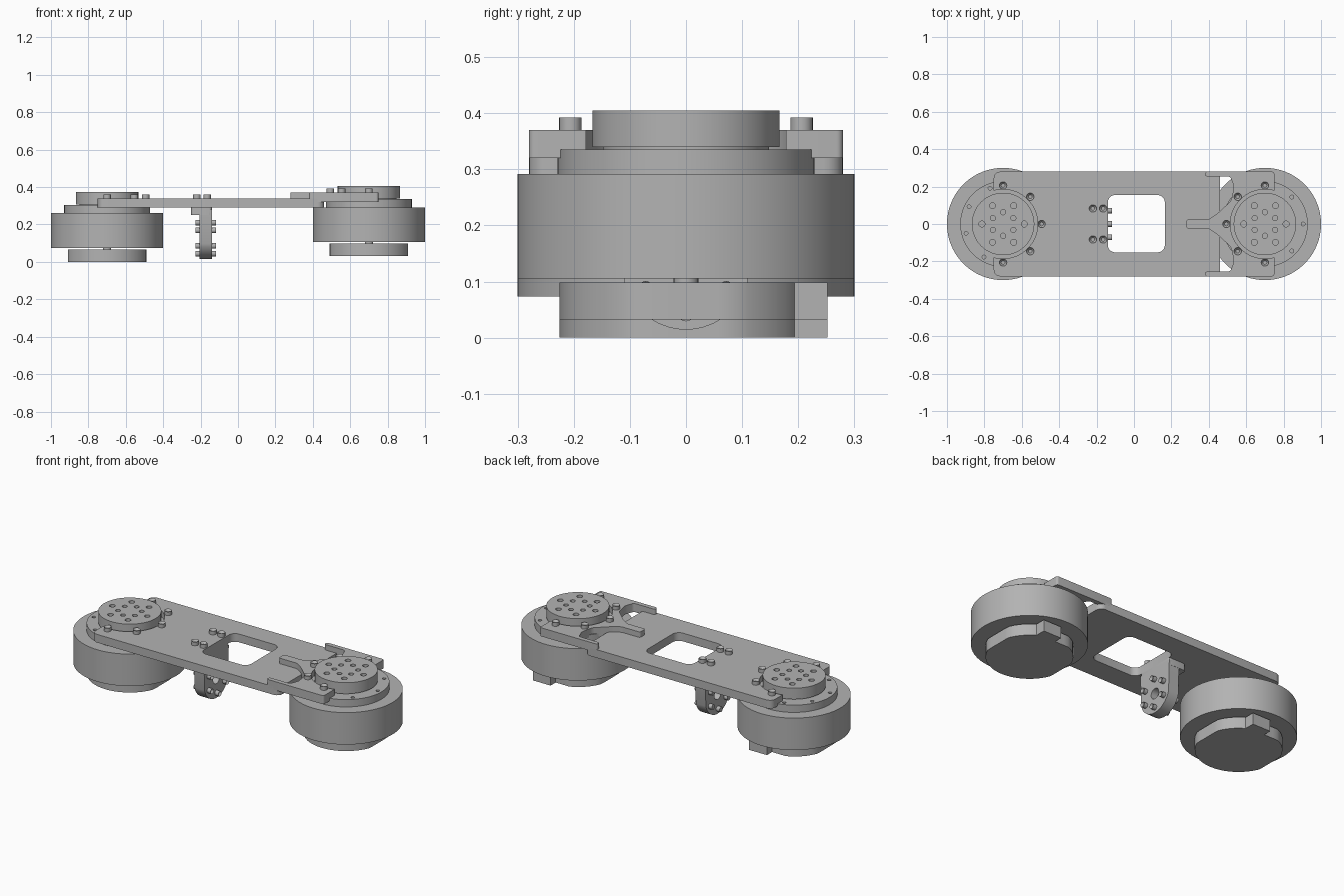
import bpy, bmesh, math
from mathutils import Matrix, Vector

old = bpy.data.objects.get("Cube")
if old:
    bpy.data.objects.remove(old, do_unlink=True)

grey = bpy.data.materials.new("machined_grey")
grey.use_nodes = True
COLOR = (0.45, 0.45, 0.45, 1)
grey.diffuse_color = COLOR
grey.node_tree.nodes["Principled BSDF"].inputs["Base Color"].default_value = COLOR
TO_X = Matrix.Rotation(math.pi / 2, 4, 'Y')


def finish(name, bm):
    bmesh.ops.recalc_face_normals(bm, faces=bm.faces)
    mesh = bpy.data.meshes.new(name)
    bm.to_mesh(mesh)
    bm.free()
    mesh.materials.append(grey)
    ob = bpy.data.objects.new(name, mesh)
    bpy.context.collection.objects.link(ob)
    return ob


def smooth(ob):
    bpy.ops.object.select_all(action='DESELECT')
    ob.select_set(True)
    bpy.context.view_layer.objects.active = ob
    bpy.ops.object.shade_smooth_by_angle(angle=math.radians(30))
    return ob


def add_cylinder(bm, x, y, z0, z1, r, sides=64):
    place = Matrix.Translation((x, y, (z0 + z1) / 2))
    bmesh.ops.create_cone(bm, cap_ends=True, segments=sides, radius1=r, radius2=r,
                          depth=z1 - z0, matrix=place)


def cylinders(name, specs, sides=64):
    bm = bmesh.new()
    for spec in specs:
        add_cylinder(bm, *spec, sides)
    return finish(name, bm)


def prism(name, pts, z0, z1, radius=0):
    """Extrude an outline upward, optionally rounding its corners."""
    bm = bmesh.new()
    face = bm.faces.new([bm.verts.new((x, y, z0)) for x, y in pts])
    out = bmesh.ops.extrude_face_region(bm, geom=[face])
    top = [v for v in out["geom"] if isinstance(v, bmesh.types.BMVert)]
    bmesh.ops.translate(bm, verts=top, vec=(0, 0, z1 - z0))
    if radius:
        walls = [e for e in bm.edges if abs(e.verts[0].co.z - e.verts[1].co.z) > 1e-5]
        bmesh.ops.bevel(bm, geom=walls, offset=radius, segments=6, profile=0.5,
                        affect='EDGES', clamp_overlap=True)
    return finish(name, bm)


def rect(x0, x1, y0, y1):
    return [(x0, y0), (x1, y0), (x1, y1), (x0, y1)]


def cut(ob, cutter):
    cutter.hide_render = True
    mod = ob.modifiers.new("cut", 'BOOLEAN')
    mod.operation, mod.solver, mod.object = 'DIFFERENCE', 'EXACT', cutter
    bpy.ops.object.select_all(action='DESELECT')
    ob.select_set(True)
    bpy.context.view_layer.objects.active = ob
    bpy.ops.object.modifier_apply(modifier=mod.name)
    bpy.data.objects.remove(cutter, do_unlink=True)


def polar(cx, r, degrees):
    a = math.radians(degrees)
    return cx + r * math.cos(a), r * math.sin(a)


def screw(name, x, y, z0, z1, r=0.02):
    """Cap screw with a recessed socket."""
    bm = bmesh.new()
    add_cylinder(bm, x, y, z0, z1, r, 20)
    bm.faces.ensure_lookup_table()
    top = max(bm.faces, key=lambda f: f.calc_center_median().z)
    bmesh.ops.inset_individual(bm, faces=[top], thickness=r * 0.5)
    bmesh.ops.translate(bm, verts=top.verts, vec=(0, 0, -0.012))
    return smooth(finish(name, bm))


def motor(side, cx, dz, ring_angles):
    # rear cover: a round plate trimmed flat on three sides, with a connector tab
    outline = []
    for i in range(48):
        x, y = polar(0, 0.225, i * 7.5)
        outline.append((cx + max(-0.21, min(0.21, x)), min(0.205, y)))
    smooth(prism(side + "_rear_cover", outline, dz, dz + 0.066))
    prism(side + "_connector", rect(cx, cx + 0.115, 0.1, 0.252), dz, dz + 0.066)
    smooth(cylinders(side + "_rear_hub", [(cx, 0, dz + 0.06, dz + 0.08, 0.022)], 24))
    # main can
    smooth(cylinders(side + "_motor_body", [(cx, 0, dz + 0.073, dz + 0.26, 0.3)], 96))
    # mounting ring with small holes
    ring = cylinders(side + "_mount_ring", [(cx, 0, dz + 0.255, dz + 0.303, 0.229)], 80)
    holes = [(*polar(cx, 0.204, a), dz + 0.28, dz + 0.32, 0.01) for a in ring_angles]
    cut(ring, cylinders("ring_holes", holes, 16))
    smooth(ring)
    smooth(cylinders(side + "_output_neck", [(cx, 0, dz + 0.29, dz + 0.32, 0.148)]))
    # output flange with two circles of holes
    flange = cylinders(side + "_output_flange", [(cx, 0, dz + 0.308, dz + 0.373, 0.167)], 72)
    holes = []
    for k in range(6):
        holes.append((*polar(cx, 0.113, k * 60), dz + 0.34, dz + 0.4, 0.016))
        holes.append((*polar(cx, 0.063, k * 60 + 30), dz + 0.34, dz + 0.4, 0.014))
    cut(flange, cylinders("flange_holes", holes, 16))
    smooth(flange)


LEFT, RIGHT, LIFT = 0.7, -0.7, 0.032
motor("left", LEFT, LIFT, (-45, 0, 45))
motor("right", RIGHT, 0, (110, 153, 194, 240))

# main link plate with centre window and a round seat at one end
plate = prism("link_plate", rect(-0.75, 0.46, -0.28, 0.28), 0.29, 0.338, 0.035)
cut(plate, cylinders("seat_cutter", [(RIGHT, 0, 0.2, 0.5, 0.185)], 80))
cut(plate, prism("window_cutter", rect(-0.14, 0.165, -0.152, 0.155), 0.2, 0.5, 0.04))
smooth(plate)

# raised fork: centre rib flaring into a collar with side rails
half = [(0.28, 0.025), (0.4, 0.025), (0.445, 0.055), (0.52, 0.125), (0.535, 0.2),
        (0.515, 0.254), (0.38, 0.254), (0.38, 0.28), (0.75, 0.28)]
fork = prism("raised_fork", half + [(x, -y) for x, y in reversed(half)], 0.32, 0.37, 0.012)
cut(fork, cylinders("fork_cutter", [(LEFT, 0, 0.2, 0.5, 0.185)], 80))
smooth(fork)

# mounting screws around both motors
for side, cx, z, angles in (("left", LEFT, 0.37, (90, 135, 180, 225, 270)),
                            ("right", RIGHT, 0.338, (90, 45, 0, -45, -90))):
    for a in angles:
        screw(side + "_mount_screw", *polar(cx, 0.206, a), z - 0.01, z + 0.022)

# hanging bracket: top flange and rounded face plate with a centre hole
MID = 0.127
for y in (-0.083, 0.083):
    for x in (-0.22, -0.165):
        screw("bracket_top_screw", x, y, 0.33, 0.36)
smooth(prism("bracket_flange", rect(-0.25, -0.14, -0.115, 0.115), 0.25, 0.29, 0.015))
arc = [polar(0, 0.113, a) for a in range(-75, 76, 10)]
profile = [(-0.28 + MID, -0.115)] + arc + [(-0.28 + MID, 0.115)]
face = prism("bracket_face", profile, -0.0325, 0.0325)
cut(face, cylinders("bracket_hole", [(0, 0, -0.1, 0.1, 0.03)], 32))
face.matrix_world = Matrix.Translation((-0.1725, 0, MID)) @ TO_X
smooth(face)

# bracket bolts running through the face plate
for k in range(6):
    bolt = screw("bracket_bolt", *polar(0, 0.083, k * 60), -0.055, 0.056, 0.015)
    bolt.matrix_world = Matrix.Translation((-0.1725, 0, MID)) @ TO_X
